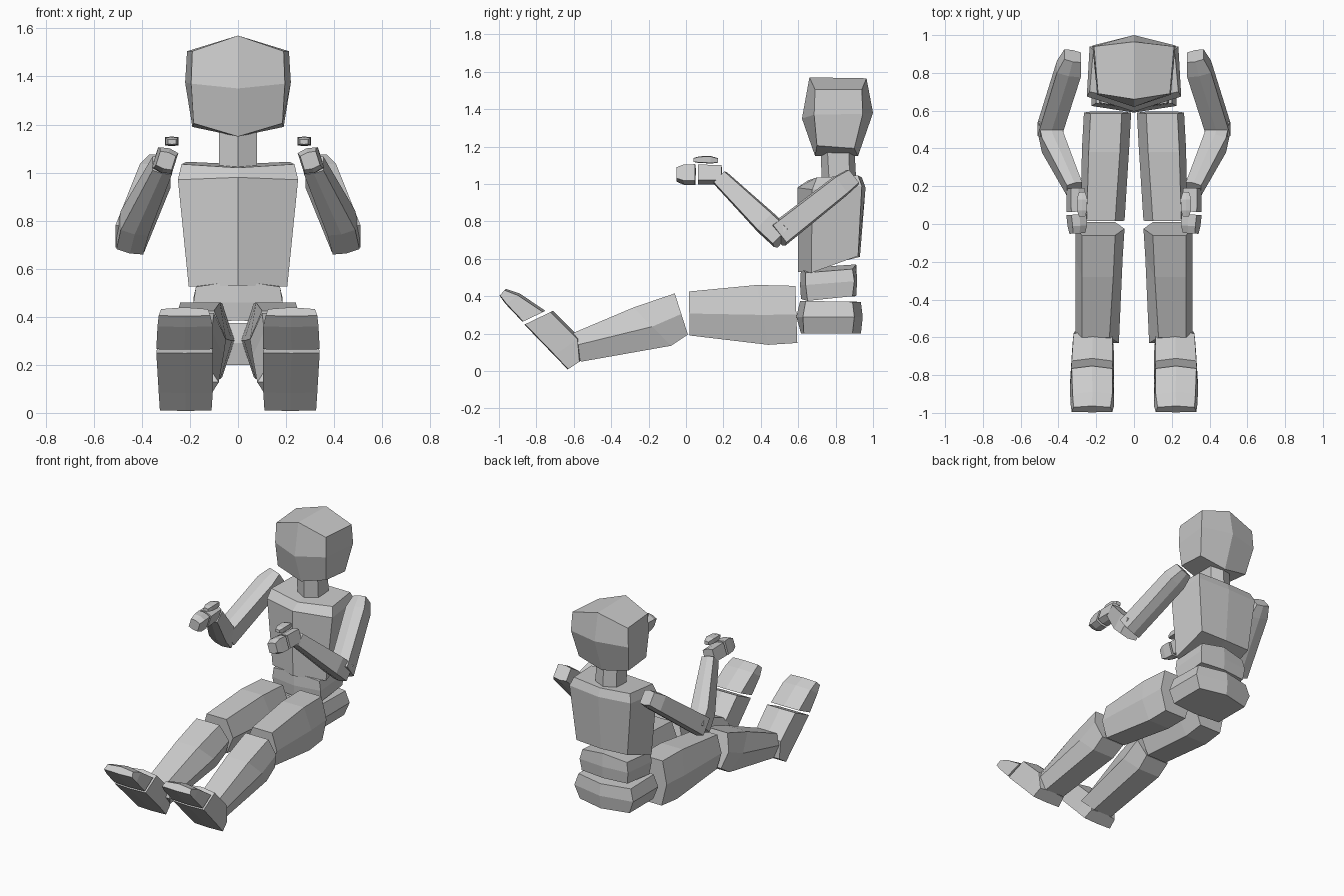
import bpy
import bmesh
from mathutils import Vector


def loft(name, rings, mirror=False):
    """Skin six-point rings into one faceted solid; caps fold along points 0 and 3."""
    bm = bmesh.new()
    rows = [[bm.verts.new(p) for p in ring] for ring in rings]
    for a, b in zip(rows, rows[1:]):
        for i in range(6):
            j = (i + 1) % 6
            bm.faces.new((a[i], a[j], b[j], b[i]))
    for r in (rows[0], rows[-1]):
        bm.faces.new(r[:4])
        bm.faces.new((r[0], r[3], r[4], r[5]))
    bmesh.ops.recalc_face_normals(bm, faces=bm.faces)
    me = bpy.data.meshes.new(name)
    bm.to_mesh(me)
    bm.free()
    ob = bpy.data.objects.new(name, me)
    bpy.context.collection.objects.link(ob)
    if mirror:
        ob.modifiers.new("mirror", 'MIRROR')
    return ob


def body(fc, f, b, bc):
    """Symmetric ring: front centre (y,z), front and back corners (x,y,z), back centre (y,z)."""
    return [(0, *fc), f, b, (0, *bc), (-b[0], *b[1:]), (-f[0], *f[1:])]


def leg(top, bot, xi, xo, push=0.0):
    """Leg ring with ridges on the inner and outer sides."""
    my, mz = (top[0] + bot[0]) / 2 + push, (top[1] + bot[1]) / 2
    a, b = xi + 0.05, xo - 0.035
    return [(xi, my, mz), (a, *top), (b, *top), (xo, my, mz), (b, *bot), (a, *bot)]


def sole(top, bot, xi, xo, rise=0.015):
    """Foot ring with ridges along the top and the sole."""
    xm = (xi + xo) / 2
    d = (Vector(top) - Vector(bot)).normalized() * rise
    t, b = Vector(top) + d, Vector(bot) - d * 0.3
    return [(xm, *b), (xo, *bot), (xo - 0.01, *top), (xm, *t), (xi + 0.01, *top), (xi, *bot)]


def limb(name, stations, side=(1, 0, 0), ridge=1.18):
    """Faceted tube; each station is centre, half width, half thickness."""
    d = (Vector(stations[-1][0]) - Vector(stations[0][0])).normalized()
    s = Vector(side)
    s = (s - d * s.dot(d)).normalized()
    n = d.cross(s)
    rings = []
    for c, u, v in stations:
        c = Vector(c)
        shape = ((0, ridge), (1, 1), (1, -1), (0, -ridge), (-1, -1), (-1, 1))
        rings.append([c + s * u * i + n * v * j for i, j in shape])
    return loft(name, rings, True)


# Head and neck
loft("head", [
    body((.69, 1.15), (.185, .70, 1.205), (.19, .90, 1.19), (.92, 1.15)),
    body((.62, 1.35), (.195, .685, 1.37), (.22, .945, 1.375), (1.0, 1.38)),
    body((.66, 1.57), (.19, .69, 1.505), (.212, .94, 1.505), (.965, 1.565))])
loft("neck", [
    body((.725, 1.02), (.08, .765, 1.02), (.08, .875, 1.02), (.91, 1.02)),
    body((.72, 1.20), (.08, .755, 1.20), (.08, .87, 1.20), (.90, 1.20))])

# Chest, waist and pelvis
loft("chest", [
    body((.60, .53), (.205, .67, .525), (.195, .92, .615), (.93, .61)),
    body((.595, .98), (.25, .675, .97), (.235, .94, .99), (.96, .98)),
    body((.655, 1.02), (.235, .70, 1.035), (.215, .92, 1.045), (.94, 1.035))])
loft("waist", [
    body((.615, .385), (.175, .65, .375), (.175, .89, .40), (.91, .40)),
    body((.61, .46), (.185, .64, .46), (.185, .90, .48), (.915, .48)),
    body((.615, .55), (.175, .64, .525), (.17, .89, .545), (.91, .57))])
loft("pelvis", [
    body((.615, .20), (.19, .63, .20), (.19, .89, .20), (.935, .20)),
    body((.59, .29), (.225, .625, .29), (.225, .90, .29), (.945, .29)),
    body((.61, .375), (.20, .64, .375), (.20, .89, .37), (.935, .37))])

# Legs
loft("thigh", [
    leg((.015, .425), (.02, .19), .05, .285),
    leg((.38, .46), (.44, .14), .025, .275),
    leg((.585, .455), (.595, .15), .015, .265)], True)
loft("shin", [
    leg((-.06, .415), (.01, .195), .05, .31),
    leg((-.28, .34), (-.08, .135), .06, .31),
    leg((-.60, .205), (-.56, .05), .08, .31, -.05)], True)

# Feet
loft("foot", [
    sole((-.57, .05), (-.63, .01), .11, .325, .01),
    sole((-.58, .17), (-.70, .085), .105, .33),
    sole((-.725, .315), (-.86, .25), .105, .34)], True)
loft("toe", [
    sole((-.765, .315), (-.87, .265), .105, .34),
    sole((-.90, .405), (-.96, .36), .105, .335),
    sole((-.97, .432), (-.995, .405), .115, .33, .01)], True)

# Arms
limb("upper_arm", [
    ((.325, .89, 1.035), .045, .043),
    ((.345, .82, .985), .065, .052),
    ((.45, .49, .725), .062, .058)])
limb("forearm", [
    ((.45, .515, .71), .058, .055),
    ((.43, .43, .79), .06, .056),
    ((.315, .185, 1.03), .042, .04)])

# Hands, with the palm and fingers tilted inwards
tilt = (.95, 0, .30)
limb("palm", [((.31, .19, 1.05), .038, .042), ((.305, .065, 1.05), .042, .043)], tilt)
limb("fingers", [
    ((.305, .05, 1.05), .042, .045),
    ((.30, -.01, 1.05), .04, .045),
    ((.30, -.05, 1.05), .034, .03)], tilt)
limb("thumb", [
    ((.275, .17, 1.125), .016, .011),
    ((.275, .13, 1.13), .028, .017),
    ((.275, .07, 1.13), .026, .015),
    ((.275, .04, 1.128), .016, .009)])
